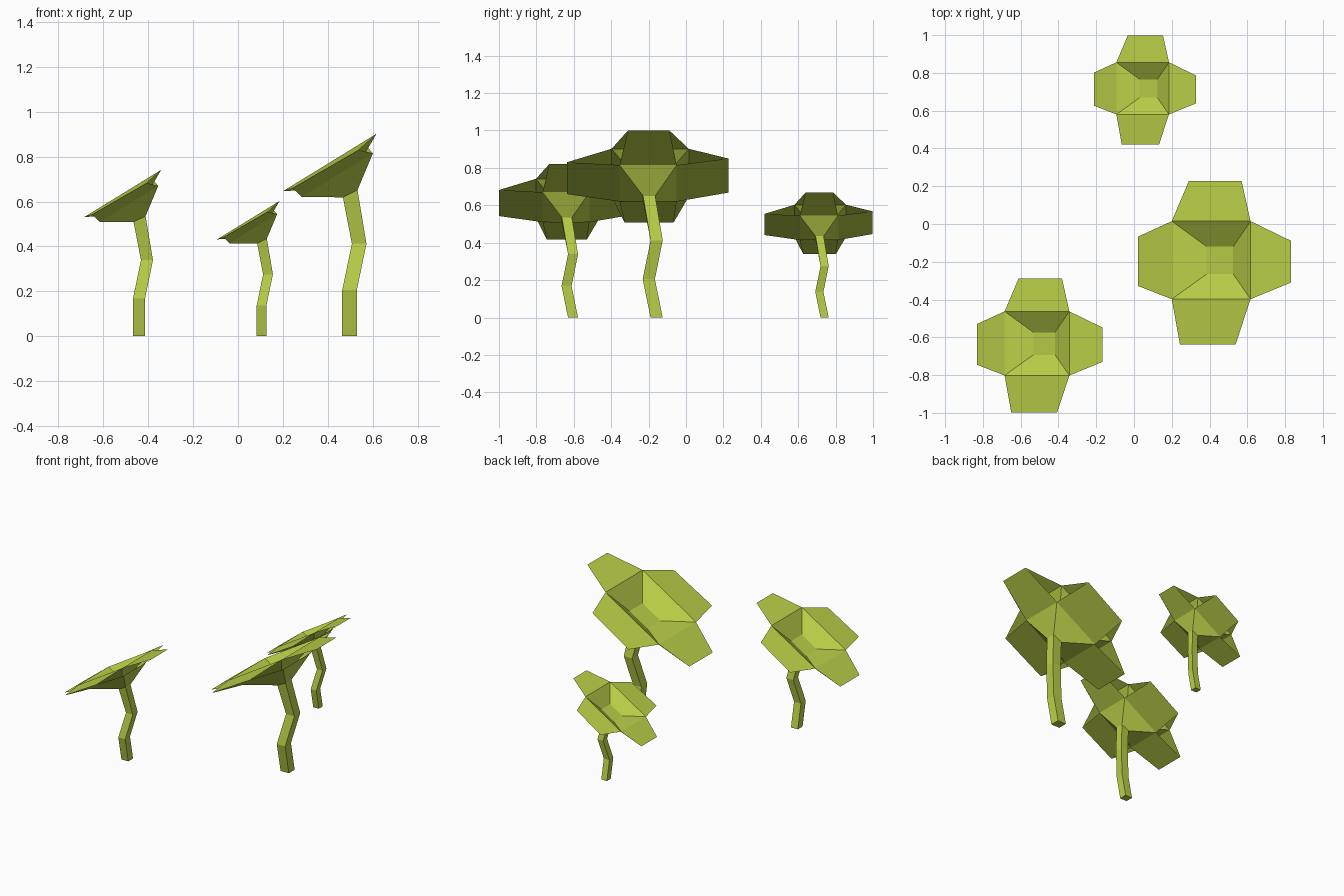
import bpy, bmesh

if "Cube" in bpy.data.objects:
    bpy.data.objects.remove(bpy.data.objects["Cube"])

mat = bpy.data.materials.new("leaf_green")
mat.diffuse_color = (0.50, 0.63, 0.065, 1)
mat.use_nodes = True
mat.node_tree.nodes["Principled BSDF"].inputs["Base Color"].default_value = mat.diffuse_color


def ring(bm, x0, x1, y0, y1, z0, z1):
    """Four corners, counter-clockwise from above; height tilts along x."""
    pts = [(x0, y0, z0), (x1, y0, z1), (x1, y1, z1), (x0, y1, z0)]
    return [bm.verts.new(p) for p in pts]


def band(bm, inner, outer, up=True):
    """Four quads between two rings."""
    for i in range(4):
        j = (i + 1) % 4
        f = [inner[i], outer[i], outer[j], inner[j]]
        bm.faces.new(f if up else f[::-1])


def make_object(name, bm, loc, s):
    me = bpy.data.meshes.new(name)
    bm.to_mesh(me)
    bm.free()
    me.materials.append(mat)
    ob = bpy.data.objects.new(name, me)
    ob.location = loc
    ob.scale = (s, s, s)
    bpy.context.collection.objects.link(ob)


def stem(name, loc, s):
    # Crooked square stem, centre and tilt per joint
    bm = bmesh.new()
    h = 0.0325
    joints = [(0, 0, 0, 0), (0, -0.042, 0.205, 0),
              (0.043, 0, 0.412, 0), (0.003, -0.04, 0.635, 0.016)]
    rings = [ring(bm, x - h, x + h, y - h, y + h, z - t, z + t)
             for x, y, z, t in joints]
    bm.faces.new(rings[0][::-1])
    for a, b in zip(rings, rings[1:]):
        band(bm, a, b, up=False)
    make_object(name, bm, loc, s)


def flower(name, loc, s):
    bm = bmesh.new()
    neck = ring(bm, -0.0295, 0.0355, -0.0725, -0.0075, 0.619, 0.651)
    under = ring(bm, -0.213, 0.104, -0.198, 0.107, 0.62, 0.815)
    rim = ring(bm, -0.297, 0.120, -0.241, 0.172, 0.646, 0.902)
    floor = ring(bm, -0.112, 0.028, -0.108, 0.037, 0.657, 0.743)
    # Outer bowl, inner bowl and its floor
    band(bm, neck, under, up=False)
    band(bm, floor, rim)
    bm.faces.new(floor)
    # Petal tips: front, right, back, left
    tips = [[(-0.254, -0.48, 0.66), (0.041, -0.48, 0.83)],
            [(0.334, -0.153, 1.0), (0.334, 0.068, 1.0)],
            [(0.073, 0.384, 0.85), (-0.207, 0.384, 0.668)],
            [(-0.476, 0.09, 0.507), (-0.476, -0.171, 0.507)]]
    # Each petal has an upper and a lower sheet meeting at the tip
    for i, tip in enumerate(tips):
        j = (i + 1) % 4
        a, b = [bm.verts.new(p) for p in tip]
        bm.faces.new([rim[i], a, b, rim[j]])
        bm.faces.new([under[j], b, a, under[i]])
    make_object(name, bm, loc, s)


plants = [("large", (0.497, -0.157, 0), 1.0),
          ("medium", (-0.441, -0.604, 0), 0.822),
          ("small", (0.105, 0.741, 0), 0.668)]
for label, loc, s in plants:
    stem(label + "_stem", loc, s)
    flower(label + "_flower", loc, s)
